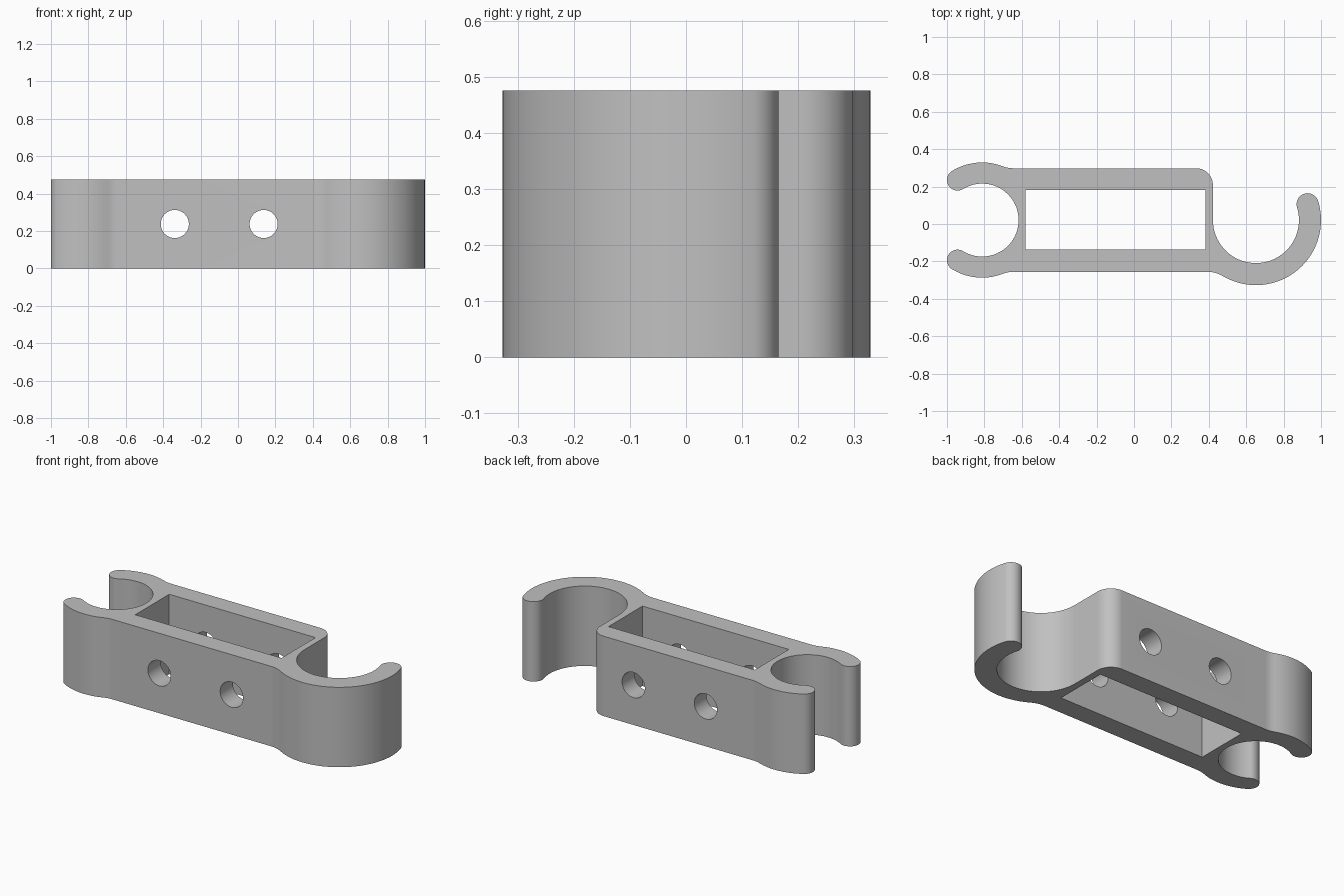
import bpy, bmesh
from math import sin, cos, sqrt, atan2, degrees, radians

cube = bpy.data.objects.get("Cube")
if cube:
    bpy.data.objects.remove(cube, do_unlink=True)

HEIGHT = 0.475
TOP, BOTTOM = 0.298, -0.256          # body walls
MID = 0.021                          # axis shared by clip and hook
CLIP_X, CLIP_IN, CLIP_OUT = -0.812, 0.195, 0.308
HOOK_X, HOOK_IN, HOOK_OUT = 0.652, 0.23, 0.348
CLIP_END, HOOK_END = 121.5, 17       # tip angles in degrees
FILLET, CORNER = 0.15, 0.09


def arc(cx, cy, r, start, end):
    """Points along an arc, angles in degrees."""
    n = max(6, int(abs(end - start) / 5))
    steps = [radians(start + (end - start) * i / n) for i in range(n + 1)]
    return [(cx + r * cos(a), cy + r * sin(a)) for a in steps]


def tip(cx, r_in, r_out, angle, start):
    """Half-round end of a curved arm."""
    mid, a = (r_in + r_out) / 2, radians(angle)
    return arc(cx + mid * cos(a), MID + mid * sin(a), (r_out - r_in) / 2,
               start, start + 180)


def blend(r_out, wall):
    """Sideways offset of the fillet centre and its sweep in degrees."""
    rise = wall + FILLET
    dx = sqrt((r_out + FILLET) ** 2 - rise ** 2)
    return dx, degrees(atan2(dx, rise))


def extrude(name, points, depth):
    bm = bmesh.new()
    clean = []
    for p in points:
        if not clean or abs(p[0] - clean[-1][0]) + abs(p[1] - clean[-1][1]) > 1e-4:
            clean.append(p)
    face = bm.faces.new([bm.verts.new((x, y, 0)) for x, y in clean])
    out = bmesh.ops.extrude_face_region(bm, geom=[face])
    bmesh.ops.translate(bm, vec=(0, 0, depth),
                        verts=[v for v in out["geom"] if isinstance(v, bmesh.types.BMVert)])
    bmesh.ops.recalc_face_normals(bm, faces=bm.faces)
    mesh = bpy.data.meshes.new(name)
    bm.to_mesh(mesh)
    bm.free()
    obj = bpy.data.objects.new(name, mesh)
    bpy.context.collection.objects.link(obj)
    return obj


# Outline, counter-clockwise from the lower hook fillet
hook_dx, hook_sweep = blend(HOOK_OUT, MID - BOTTOM)
clip_dx, clip_sweep = blend(CLIP_OUT, TOP - MID)
low_dx, low_sweep = blend(CLIP_OUT, MID - BOTTOM)
outline = arc(HOOK_X - hook_dx, BOTTOM - FILLET, FILLET, 90, 90 - hook_sweep)
outline += arc(HOOK_X, MID, HOOK_OUT, -90 - hook_sweep, HOOK_END)
outline += tip(HOOK_X, HOOK_IN, HOOK_OUT, HOOK_END, HOOK_END)
outline += arc(HOOK_X, MID, HOOK_IN, HOOK_END, -180)
outline += arc(HOOK_X - HOOK_IN - CORNER, TOP - CORNER, CORNER, 0, 90)
outline += arc(CLIP_X + clip_dx, TOP + FILLET, FILLET, -90, -90 - clip_sweep)
outline += arc(CLIP_X, MID, CLIP_OUT, 90 - clip_sweep, CLIP_END)
outline += tip(CLIP_X, CLIP_IN, CLIP_OUT, CLIP_END, CLIP_END)
outline += arc(CLIP_X, MID, CLIP_IN, CLIP_END, -CLIP_END)
outline += tip(CLIP_X, CLIP_IN, CLIP_OUT, -CLIP_END, 180 - CLIP_END)
outline += arc(CLIP_X, MID, CLIP_OUT, -CLIP_END, -90 + low_sweep)
outline += arc(CLIP_X + low_dx, BOTTOM - FILLET, FILLET, 90 + low_sweep, 90)
bracket = extrude("double_clip_bracket", outline, HEIGHT)

# Cutters: rectangular pocket and two screw holes through both walls
left, right, front, back = -0.58, 0.382, -0.137, 0.182
pocket = extrude("pocket_cutter", [(left, front), (right, front), (right, back), (left, back)], 1)
pocket.location.z = -0.25
cutters = [pocket]
for x in (-0.338, 0.137):
    hole = extrude("screw_hole_cutter", arc(0, 0, 0.075, 0, 355), 1)
    hole.rotation_euler.x = radians(90)
    hole.location = (x, 0.5, HEIGHT / 2)
    cutters.append(hole)

bpy.ops.object.select_all(action="DESELECT")
bpy.context.view_layer.objects.active = bracket
bracket.select_set(True)
for cutter in cutters:
    cutter.hide_render = True
    mod = bracket.modifiers.new("cut", "BOOLEAN")
    mod.operation, mod.solver, mod.object = "DIFFERENCE", "EXACT", cutter
    bpy.ops.object.modifier_apply(modifier=mod.name)
for cutter in cutters:
    bpy.data.objects.remove(cutter, do_unlink=True)

# Plain grey finish
grey = bpy.data.materials.new("light_grey")
grey.use_nodes = True
colour = (0.53, 0.53, 0.53, 1)
grey.diffuse_color = colour
grey.node_tree.nodes["Principled BSDF"].inputs["Base Color"].default_value = colour
bracket.data.materials.clear()
bracket.data.materials.append(grey)
bpy.ops.object.shade_smooth_by_angle(angle=radians(30))
